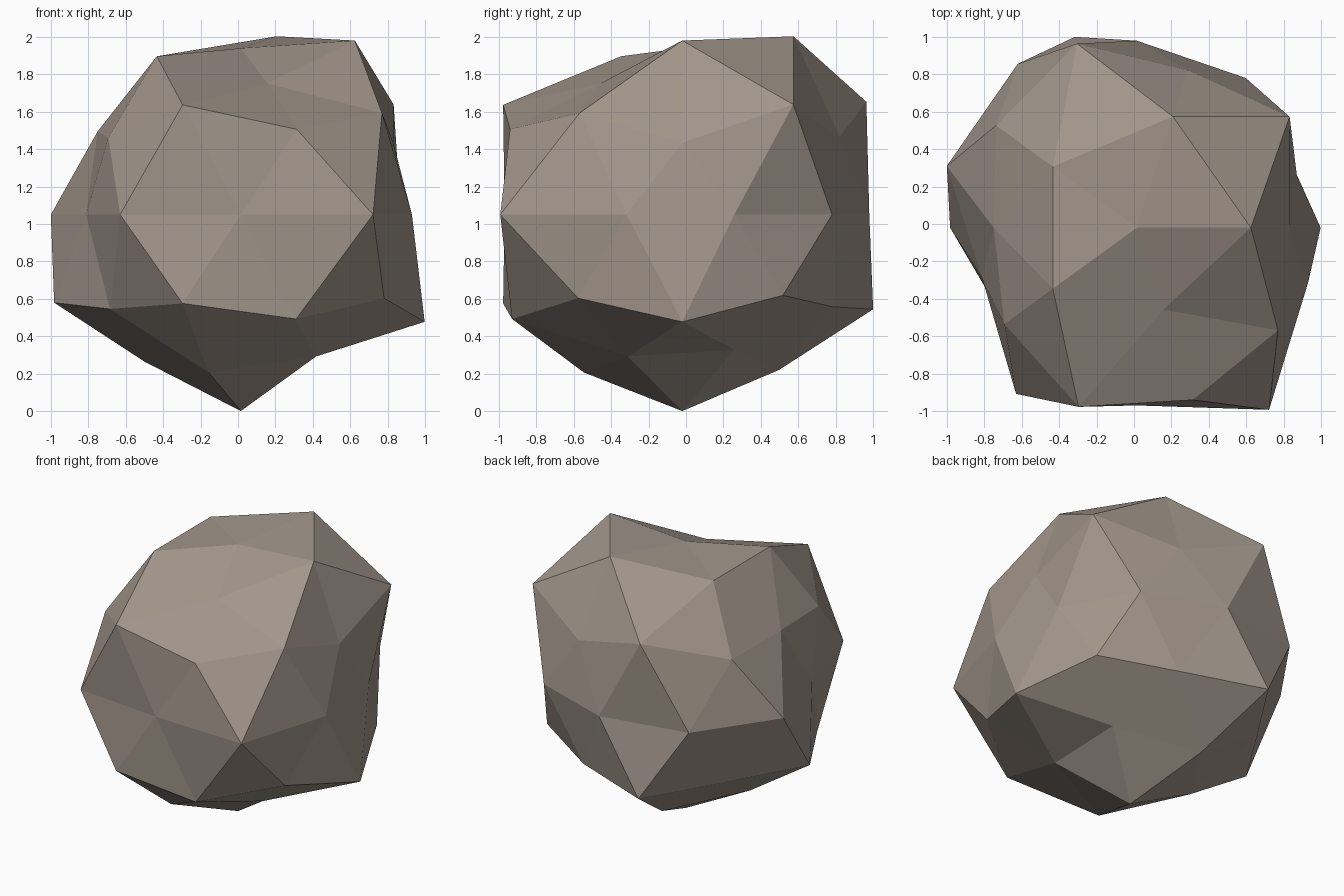
import bpy, bmesh, math

if "Cube" in bpy.data.objects:
    bpy.data.objects.remove(bpy.data.objects["Cube"])

CENTRE = (0.015, -0.02, 1.05)
SQUASH = 0.943  # the boulder is slightly flattened

# Each ring of the ball: height on the unit sphere, first angle, angle step,
# and how far the rock bulges out sideways at each corner, anticlockwise.
RINGS = [
    (0.851, 0, 72, [0.61, 0.625, 0.555, 0.555, 0.46]),
    (0.526, 36, 72, [1.01, 1.035, 0.765, 1.007, 0.933]),
    (0.447, 0, 72, [0.815, 0.885, 0.93, 0.875, 0.968]),
    (0.0, 18, 36, [0.90, 0.99, 1.0, 1.083, 1.068, 0.87, 1.098, 0.95, 1.203, 0.962]),
    (-0.447, 36, 72, [0.915, 1.073, 0.998, 1.007, 0.947]),
    (-0.526, 0, 72, [0.983, 0.845, 0.84, 0.865, 0.957]),
    (-0.851, 36, 72, [0.473, 0.544, 0.515, 0.553, 0.497]),
]
TOP, BOTTOM = 0.89, 1.05


def place(v):
    """Push one corner of the ball out to the rock surface."""
    d = v.co.normalized()
    flat = math.hypot(d.x, d.y)
    if flat < 0.01:
        z = TOP if d.z > 0 else -BOTTOM
        v.co = (CENTRE[0], CENTRE[1], CENTRE[2] + z)
        return
    height, start, step, reach = min(RINGS, key=lambda r: abs(r[0] - d.z))
    angle = math.degrees(math.atan2(d.y, d.x))
    r = reach[round((angle - start) / step) % len(reach)] / flat
    v.co = (CENTRE[0] + d.x * r, CENTRE[1] + d.y * r,
            CENTRE[2] + d.z * r * SQUASH)


# Boulder: a coarse faceted ball with uneven bulges
bm = bmesh.new()
bmesh.ops.create_icosphere(bm, subdivisions=2, radius=1.0)
for v in bm.verts:
    place(v)
bmesh.ops.recalc_face_normals(bm, faces=bm.faces)
mesh = bpy.data.meshes.new("boulder")
bm.to_mesh(mesh)
bm.free()
mesh.shade_flat()

# Warm grey stone
stone = bpy.data.materials.new("warm_grey_stone")
stone.diffuse_color = (0.36, 0.305, 0.26, 1.0)
stone.use_nodes = True
stone.node_tree.nodes["Principled BSDF"].inputs["Base Color"].default_value = stone.diffuse_color
mesh.materials.append(stone)

boulder = bpy.data.objects.new("boulder", mesh)
bpy.context.collection.objects.link(boulder)
